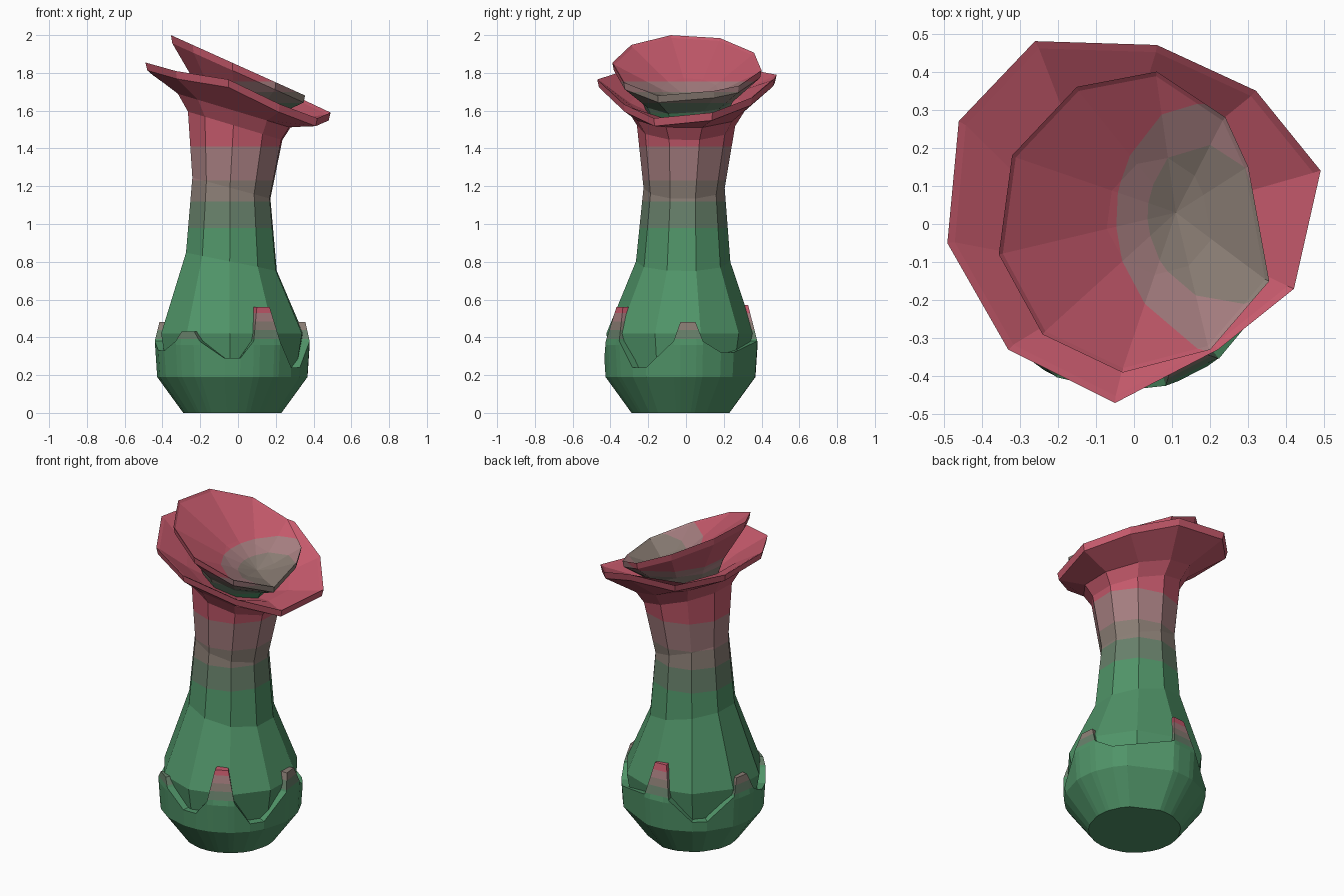
import bpy, bmesh, math
from mathutils import Vector

if "Cube" in bpy.data.objects:
    bpy.data.objects.remove(bpy.data.objects["Cube"])


def srgb(r, g, b):
    f = lambda c: ((c / 255 + 0.055) / 1.055) ** 2.4 if c > 10 else c / 3294
    return (f(r), f(g), f(b), 1)


# Colours, from the stem up to the petals
PALETTE = [("leaf green", (80, 148, 104)), ("grey green", (103, 128, 106)),
           ("warm grey", (138, 125, 116)), ("dusty mauve", (166, 126, 128)),
           ("petal pink", (198, 90, 108))]
MATS = []
for name, rgb in PALETTE:
    m = bpy.data.materials.new(name)
    m.diffuse_color = srgb(*rgb)
    m.use_nodes = True
    m.node_tree.nodes["Principled BSDF"].inputs["Base Color"].default_value = m.diffuse_color
    MATS.append(m)


def ring(n, r, z, tilt=0, cx=-0.03, cy=-0.03, phase=16):
    """Regular polygon ring whose height falls towards +x by tilt."""
    pts = []
    for i in range(n):
        a = math.radians(phase + 360 * i / n)
        x, y = r * math.cos(a), r * math.sin(a)
        pts.append(Vector((cx + x, cy + y, z + tilt * x)))
    return pts


def outline(points, z, tilt, s=1.0):
    """Irregular tilted rim ring from an outline in plan."""
    return [Vector((x * s, y * s, z + tilt * x * s)) for x, y in points]


def rim(points, dz, s=1.0):
    """Irregular rim ring from 3D points, lowered by dz and scaled in plan."""
    return [Vector((x * s, y * s, z - dz)) for x, y, z in points]


def loft(name, rings, bands, start_cap=True, apex=None):
    """Skin the rings, cut at the band heights, colour by height."""
    bm = bmesh.new()
    rows = [[bm.verts.new(p) for p in r] for r in rings]
    n = len(rows[0])
    for a, b in zip(rows, rows[1:]):
        for i in range(n):
            j = (i + 1) % n
            bm.faces.new((a[i], a[j], b[j], b[i]))
    if start_cap:
        bm.faces.new(rows[0][::-1])
    if apex:
        tip = bm.verts.new(apex)
        for i in range(n):
            bm.faces.new((rows[-1][i], rows[-1][(i + 1) % n], tip))
    bmesh.ops.recalc_face_normals(bm, faces=bm.faces)
    for h in bands:
        bmesh.ops.bisect_plane(bm, geom=bm.verts[:] + bm.edges[:] + bm.faces[:],
                               dist=1e-5, plane_co=(0, 0, h), plane_no=(0, 0, 1))
    for f in bm.faces:
        z = f.calc_center_median().z
        f.material_index = sum(z > h for h in bands)
    me = bpy.data.meshes.new(name)
    bm.to_mesh(me)
    bm.free()
    for m in MATS:
        me.materials.append(m)
    ob = bpy.data.objects.new(name, me)
    bpy.context.collection.objects.link(ob)
    return ob


# Stem body with the flared outer petal
OUTER = [(0.49, 0.14, 1.59), (0.32, 0.35, 1.67), (0.06, 0.47, 1.77), (-0.26, 0.48, 1.79),
         (-0.46, 0.27, 1.83), (-0.49, -0.05, 1.855), (-0.33, -0.33, 1.81),
         (-0.05, -0.47, 1.765), (0.22, -0.33, 1.635), (0.42, -0.17, 1.56)]
loft("stem_and_outer_petal", [
    ring(10, 0.23, 0.02),
    ring(10, 0.355, 0.2),
    ring(10, 0.392, 0.42),
    ring(10, 0.25, 0.80, -0.2, -0.035, -0.015),
    ring(10, 0.215, 1.19, -0.27, -0.035, -0.01),
    ring(10, 0.26, 1.52, -0.3, -0.015, 0),
    ring(10, 0.31, 1.60, -0.3, -0.02, 0),
    rim(OUTER, 0.042, 0.98),
    rim(OUTER, 0),
    rim(OUTER, 0.01, 0.96),
    ring(10, 0.30, 1.64, -0.3, 0, 0),
], [0.98, 1.12, 1.23, 1.41], apex=(0, 0, 1.5))

# Inner trumpet petal
INNER = [(0.30, 0.15), (0.24, 0.28), (0.06, 0.40), (-0.15, 0.36), (-0.32, 0.18),
         (-0.355, -0.08), (-0.24, -0.29), (-0.03, -0.39), (0.20, -0.33), (0.355, -0.15)]
lip = outline(INNER, 1.83, -0.45, 0.97)
throat = Vector((0.11, 0.03, 1.63))
loft("inner_petal", [
    outline(INNER, 1.52, -0.2, 0.45),
    outline(INNER, 1.66, -0.35, 0.62),
    outline(INNER, 1.80, -0.45, 0.98),
    outline(INNER, 1.84, -0.45),
    lip,
    [throat.lerp(p, 0.4) for p in lip],
], [1.585, 1.64, 1.70, 1.755], apex=(0.11, 0.03, 1.65))

# Calyx: five sepals wrapped round the base, (angle, tip height, dip angle, dip height)
SEPALS = [(6, 0.48, 38, 0.32), (94, 0.57, 130, 0.25), (170, 0.48, 202, 0.33),
          (234, 0.43, 270, 0.29), (297, 0.56, 327, 0.24)]
cols = []
for tip, tz, dip, dz in SEPALS:
    cols += [(tip - 11, 0.38), (tip - 6, tz), (tip + 6, tz), (tip + 11, 0.38),
             (dip - 6, dz), (dip + 6, dz)]


def radius(z):
    prof = [(0, 0.26), (0.19, 0.398), (0.4, 0.412), (0.6, 0.35)]
    for (z0, r0), (z1, r1) in zip(prof, prof[1:]):
        if z <= z1:
            return r0 + (r1 - r0) * (z - z0) / (z1 - z0)


def sepal_row(height, inset=0.0):
    pts = []
    for deg, top in cols:
        a, z = math.radians(deg), height(top)
        r = radius(z) - inset
        pts.append(Vector((-0.03 + r * math.cos(a), -0.03 + r * math.sin(a), z)))
    return pts


loft("calyx", [
    sepal_row(lambda t: 0.0),
    sepal_row(lambda t: 0.19),
    sepal_row(lambda t: min(t, 0.37) - 0.01),
    sepal_row(lambda t: t),
    sepal_row(lambda t: t, 0.05),
], [0.39, 0.44, 0.485, 0.53])
